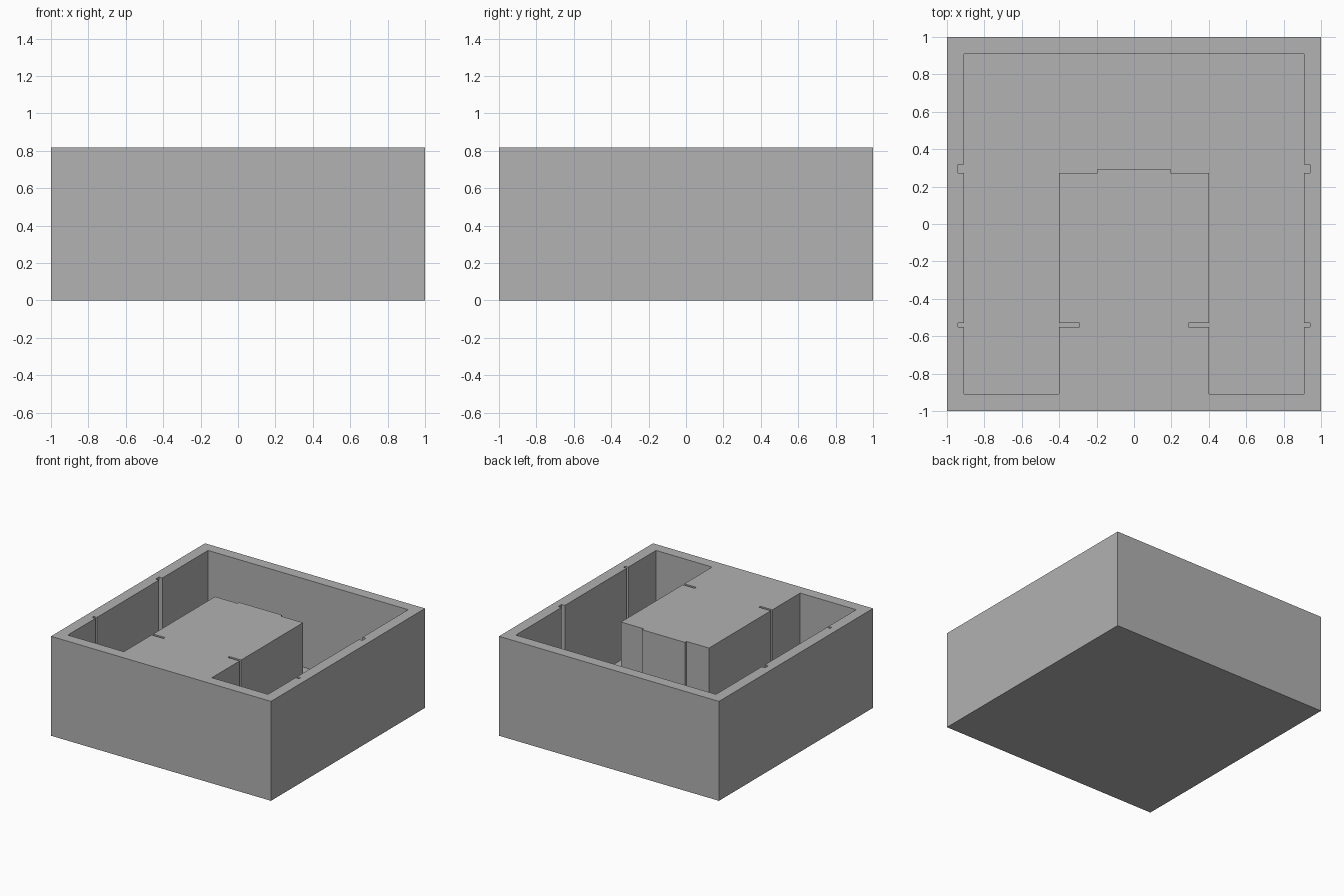
import bpy
import bmesh

cube = bpy.data.objects.get("Cube")
if cube:
    bpy.data.objects.remove(cube, do_unlink=True)

HEIGHT, FLOOR = 0.817, 0.09
WALL, NOTCH = 0.91, 0.94          # inner wall face and notch depth
ISLAND, SLOT = 0.40, 0.292        # island half width and slot depth
ISLAND_END, PAD_END, PAD = 0.273, 0.294, 0.195
SLOT_Y = (-0.55, -0.53)
NOTCH_Y = (0.273, 0.317)

grey = bpy.data.materials.new("grey")
grey.use_nodes = True
colour = (0.445, 0.445, 0.445, 1)
grey.diffuse_color = colour
grey.node_tree.nodes["Principled BSDF"].inputs["Base Color"].default_value = colour


def prism(name, outline, z0, z1):
    """Extrude a closed outline straight up from z0 to z1."""
    bm = bmesh.new()
    base = bm.faces.new([bm.verts.new((x, y, z0)) for x, y in outline])
    top = bmesh.ops.extrude_face_region(bm, geom=[base])["geom"]
    verts = [v for v in top if isinstance(v, bmesh.types.BMVert)]
    bmesh.ops.translate(bm, verts=verts, vec=(0, 0, z1 - z0))
    bmesh.ops.recalc_face_normals(bm, faces=bm.faces)
    mesh = bpy.data.meshes.new(name)
    bm.to_mesh(mesh)
    bm.free()
    mesh.materials.append(grey)
    obj = bpy.data.objects.new(name, mesh)
    bpy.context.collection.objects.link(obj)
    return obj


def step(x, x_deep, span):
    """Rectangular detour in a straight wall, from span start to span end."""
    a, b = span
    return [(x, a), (x_deep, a), (x_deep, b), (x, b)]


# Left half of the U-shaped pocket: island side, then outer wall
half = [(PAD, PAD_END), (PAD, ISLAND_END), (ISLAND, ISLAND_END)]
half += step(ISLAND, SLOT, SLOT_Y[::-1])
half += [(ISLAND, -WALL), (WALL, -WALL)]
half += step(WALL, NOTCH, SLOT_Y)
half += step(WALL, NOTCH, NOTCH_Y)
half += [(WALL, WALL)]
pocket_outline = half + [(-x, y) for x, y in reversed(half)]

# Solid block with the pocket cut down to the floor
tray = prism("tray", [(-1, -1), (1, -1), (1, 1), (-1, 1)], 0, HEIGHT)
pocket = prism("pocket_cutter", pocket_outline, FLOOR, HEIGHT + 0.2)
pocket.hide_render = True

cut = tray.modifiers.new("pocket", 'BOOLEAN')
cut.operation = 'DIFFERENCE'
cut.solver = 'EXACT'
cut.object = pocket
bpy.context.view_layer.objects.active = tray
tray.select_set(True)
bpy.ops.object.modifier_apply(modifier=cut.name)
bpy.data.objects.remove(pocket, do_unlink=True)
